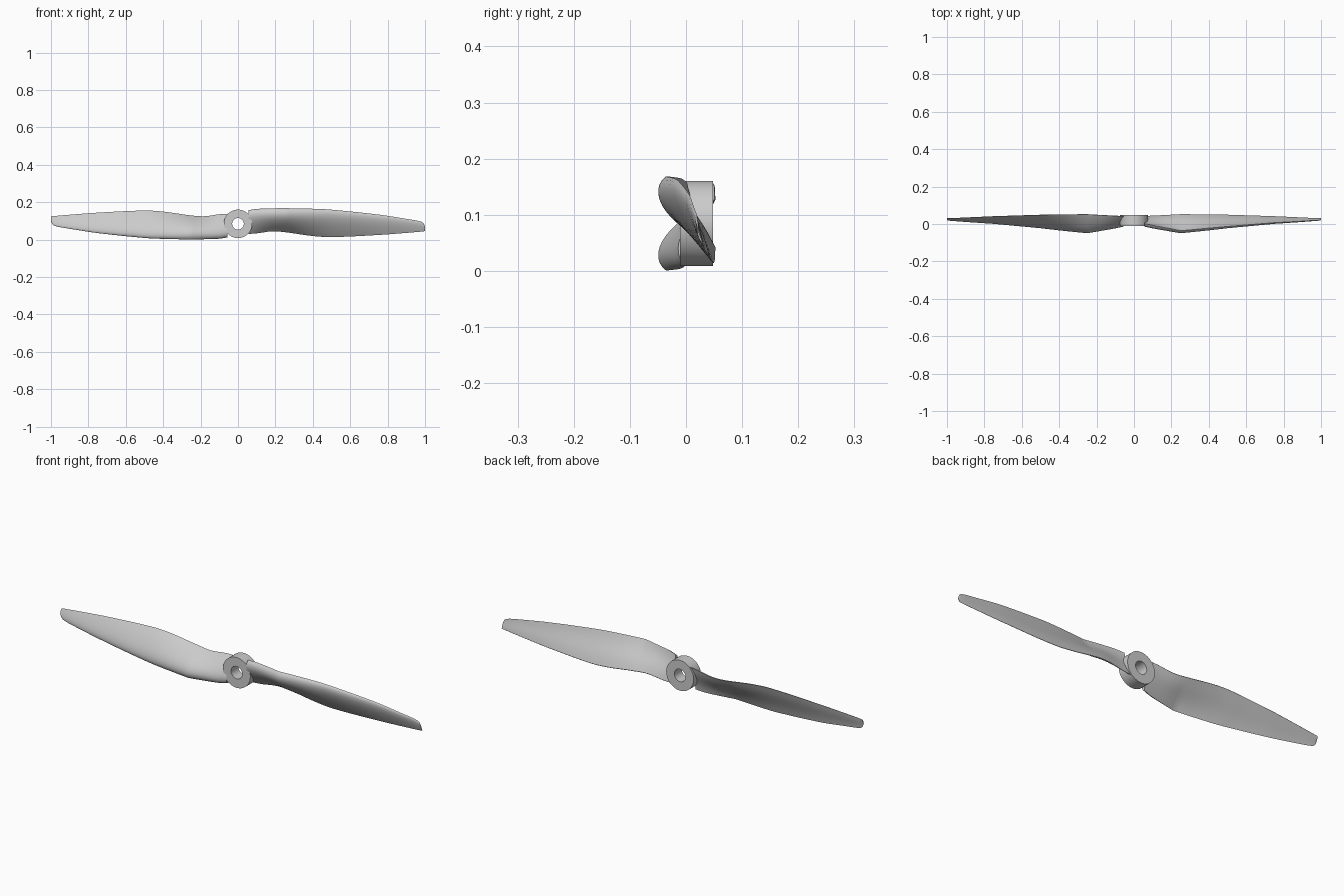
import bpy, bmesh
from math import sin, cos, pi, sqrt

if "Cube" in bpy.data.objects:
    bpy.data.objects.remove(bpy.data.objects["Cube"])

ZC = 0.0845  # height of the hub axis

# blade stations: x, leading edge y z, trailing edge y z, thickness
STATIONS = [
    (0.055, 0.002, 0.157, 0.043, 0.031, 0.026),
    (0.10, -0.007, 0.164, 0.045, 0.034, 0.029),
    (0.18, -0.022, 0.167, 0.049, 0.045, 0.033),
    (0.25, -0.036, 0.168, 0.053, 0.041, 0.035),
    (0.40, -0.022, 0.165, 0.052, 0.020, 0.028),
    (0.50, -0.013, 0.160, 0.050, 0.014, 0.022),
    (0.75, 0.007, 0.134, 0.042, 0.025, 0.013),
    (0.90, 0.015, 0.111, 0.035, 0.036, 0.008),
    (0.96, 0.019, 0.101, 0.032, 0.041, 0.006),
    (0.982, 0.020, 0.095, 0.031, 0.043, 0.005),
    (0.993, 0.021, 0.087, 0.031, 0.044, 0.004),
    (1.00, 0.022, 0.070, 0.031, 0.046, 0.003),
]


def smooth_value(i, t, k):
    # cubic Hermite with slopes from neighbouring stations
    def slope(j):
        a, b = STATIONS[max(j - 1, 0)], STATIONS[min(j + 1, len(STATIONS) - 1)]
        return (b[k] - a[k]) / (b[0] - a[0])
    p, q = STATIONS[i], STATIONS[i + 1]
    h = q[0] - p[0]
    return ((2*t**3 - 3*t**2 + 1) * p[k] + (t**3 - 2*t**2 + t) * h * slope(i)
            + (3*t**2 - 2*t**3) * q[k] + (t**3 - t**2) * h * slope(i + 1))


def section(i, t, n=18):
    # airfoil: rounded convex front, nearly flat back
    p, q = STATIONS[i], STATIONS[i + 1]
    x, ly, ty, th = [p[k] + (q[k] - p[k]) * t for k in (0, 1, 3, 5)]
    lz, tz = ((smooth_value(i, t, k) if i < 8 else p[k] + (q[k] - p[k]) * t) for k in (2, 4))
    dy, dz = ty - ly, tz - lz
    ln = sqrt(dy * dy + dz * dz)
    ny, nz = dz / ln, -dy / ln
    pts = []
    for j in range(2 * n):
        c = (1 - cos(pi * j / n)) / 2
        prof = (0.2969*sqrt(c) - 0.126*c - 0.3516*c**2 + 0.2843*c**3 - 0.1015*c**4) * 10
        o = th * (prof + 0.04 * c) if j <= n else th * 0.08 * sin(2 * pi * c)
        pts.append((x, ly + dy * c + ny * o, lz + dz * c + nz * o))
    return pts


def finish(bm, name):
    bmesh.ops.recalc_face_normals(bm, faces=bm.faces)
    me = bpy.data.meshes.new(name)
    bm.to_mesh(me)
    bm.free()
    ob = bpy.data.objects.new(name, me)
    bpy.context.collection.objects.link(ob)
    bpy.ops.object.select_all(action='DESELECT')
    ob.select_set(True)
    bpy.context.view_layer.objects.active = ob
    bpy.ops.object.shade_smooth_by_angle(angle=0.6)
    return ob


def make_blade(name, side):
    bm = bmesh.new()
    rings = []
    last = len(STATIONS) - 2
    for i in range(last + 1):
        steps = 6 if i < 7 else 2
        for s in range(steps + (i == last)):
            # side -1 is the half turn about the hub axis
            rings.append([bm.verts.new((side * x, y, ZC + side * (z - ZC)))
                          for x, y, z in section(i, s / steps)])
    for a, b in zip(rings, rings[1:]):
        for j in range(len(a)):
            k = (j + 1) % len(a)
            bm.faces.new((a[j], a[k], b[k], b[j]))
    bm.faces.new(rings[0])
    bm.faces.new(rings[-1])
    return finish(bm, name)


# two twisted blades
make_blade("blade_right", 1)
make_blade("blade_left", -1)

# hub ring with a through bore
bm = bmesh.new()
profile = [(0.031, -0.011), (0.076, -0.011), (0.076, 0.048), (0.031, 0.048)]
N = 64
loops = [[bm.verts.new((r * cos(2*pi*a/N), y, ZC + r * sin(2*pi*a/N)))
          for r, y in profile] for a in range(N)]
for a in range(N):
    p, q = loops[a], loops[(a + 1) % N]
    for j in range(4):
        k = (j + 1) % 4
        bm.faces.new((p[j], p[k], q[k], q[j]))
finish(bm, "hub")
